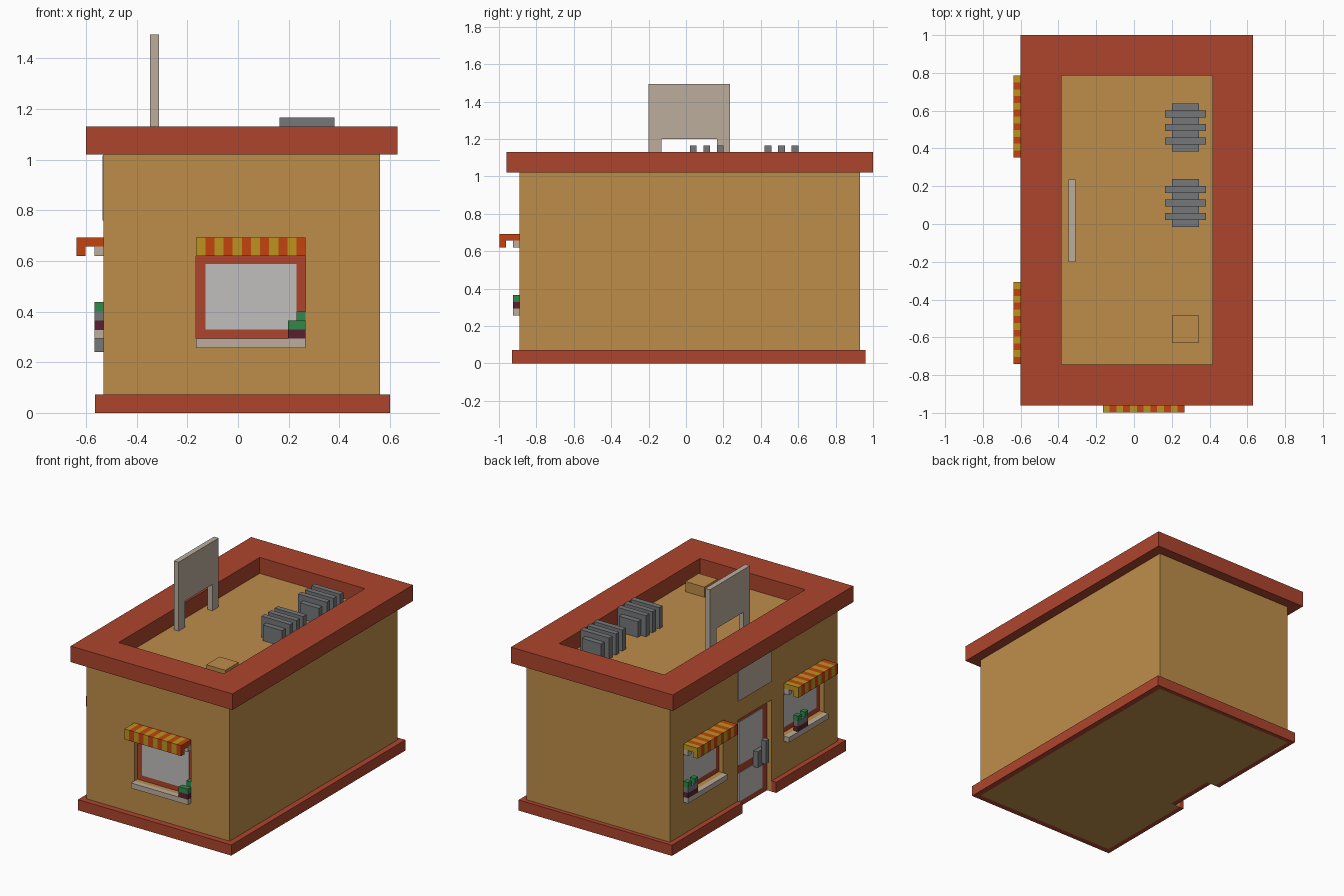
import bpy, bmesh

if "Cube" in bpy.data.objects:
    bpy.data.objects.remove(bpy.data.objects["Cube"], do_unlink=True)


def material(name, rgb):
    lin = [((c / 255 + 0.055) / 1.055) ** 2.4 for c in rgb] + [1]
    m = bpy.data.materials.new(name)
    m.use_nodes = True
    m.diffuse_color = lin
    m.node_tree.nodes["Principled BSDF"].inputs["Base Color"].default_value = lin
    return m


WALL = material("tan wall", (190, 141, 74))
RED = material("brick red", (174, 69, 45))
BEIGE = material("beige stone", (188, 174, 158))
GLASS = material("pale glass", (192, 191, 189))
GREY = material("metal grey", (118, 119, 121))
MAROON = material("maroon", (88, 32, 48))
GREEN = material("leaf green", (48, 138, 76))
ORANGE = material("awning orange", (194, 68, 14))
YELLOW = material("awning yellow", (190, 148, 32))


def box(name, xs, ys, zs, mat=None):
    """Axis-aligned box from three (min, max) ranges."""
    lo, hi = zip(*[sorted(r) for r in (xs, ys, zs)])
    bm = bmesh.new()
    bmesh.ops.create_cube(bm, size=1)
    for v in bm.verts:
        v.co = [hi[i] if v.co[i] > 0 else lo[i] for i in range(3)]
    me = bpy.data.meshes.new(name)
    bm.to_mesh(me)
    bm.free()
    ob = bpy.data.objects.new(name, me)
    bpy.context.scene.collection.objects.link(ob)
    if mat:
        me.materials.append(mat)
    return ob


def cut(target, xs, ys, zs):
    """Subtract a box from the target."""
    cutter = box("cutter", xs, ys, zs)
    cutter.hide_render = True
    mod = target.modifiers.new("cut", "BOOLEAN")
    mod.operation, mod.solver, mod.object = "DIFFERENCE", "EXACT", cutter
    bpy.context.view_layer.objects.active = target
    bpy.ops.object.modifier_apply(modifier=mod.name)
    bpy.data.objects.remove(cutter, do_unlink=True)


V = 0.036                       # basic block size
WX, WY = (-0.53, 0.56), (-0.89, 0.93)


def on_wall(side, us, ds):
    """Wall coordinates (u to the right, d outward) to x and y ranges."""
    if side == "front":
        return us, (WY[0] - ds[0], WY[0] - ds[1])
    return (WX[0] - ds[0], WX[0] - ds[1]), (-us[0], -us[1])


# Building shell, plinth and roof rim
walls = box("walls", WX, WY, (0, 1.02), WALL)
plinth = box("plinth", (-0.565, 0.60), (-0.93, 0.96), (0, 0.073), RED)
cut(plinth, WX, WY, (-0.1, 0.2))
rim = box("roof_rim", (-0.60, 0.63), (-0.96, 1.0), (1.02, 1.13), RED)
cut(rim, (-0.385, 0.415), (-0.745, 0.785), (0.9, 1.3))

# Doorway and recessed door
DOOR_Y = (-0.172, 0.192)
cut(walls, (-0.7, -0.46), DOOR_Y, (-0.1, 0.63))
cut(plinth, (-0.7, -0.46), DOOR_Y, (-0.1, 0.63))
box("door", (-0.495, -0.46), DOOR_Y, (0, 0.63), RED)
for part, zs in (("upper", (0.29, 0.585)), ("lower", (0.04, 0.235))):
    box("door_pane_" + part, (-0.499, -0.494), (-0.12, 0.14), zs, GLASS)
box("door_handle_mount", (-0.53, -0.495), (-0.095, -0.022), (0.22, 0.33), GREY)
box("door_handle_bar", (-0.566, -0.53), (-0.095, -0.06), (0.24, 0.40), GREY)

# Blank sign plate above the door
box("door_sign", (-0.535, -0.529), DOOR_Y, (0.76, 1.015), BEIGE)


def window(label, side, u0, sill):
    """Recessed window with sill, brackets and striped awning."""
    u1 = u0 + 12 * V

    def part(name, us, ds, zs, mat):
        return box(f"{label}_{name}", *on_wall(side, us, ds), zs, mat)

    cut(walls, *on_wall(side, (u0, u1), (-V, 0.05)), (sill + V, 0.655))
    part("frame", (u0, u1), (-V - 0.02, -V + 0.003), (sill + V, 0.655), RED)
    part("pane", (u0 + V, u1 - V), (-V, -V + 0.006), (sill + 2 * V, 0.587), GLASS)
    part("sill", (u0, u1), (0, V), (sill, sill + V), BEIGE)
    for end, a in (("near", u0), ("far", u1 - V)):
        part("bracket_" + end, (a, a + V), (0, V), (0.62, 0.656), BEIGE)
    # Awning stripes, each a flat top with a front drop
    for i in range(12):
        us = (u0 + i * V, u0 + (i + 1) * V)
        mat = ORANGE if i % 2 else YELLOW
        part(f"awning_top_{i}", us, (0, 2 * V), (0.656, 0.692), mat)
        part(f"awning_drop_{i}", us, (2 * V, 0.108), (0.62, 0.692), mat)
    return part


# Front window with its corner plant
part = window("front_window", "front", -0.165, 0.257)
part("pot", (0.198, 0.267), (-V, V), (0.293, 0.329), MAROON)
part("plant_low", (0.198, 0.267), (0, V), (0.329, 0.365), GREEN)
part("plant_tall", (0.231, 0.267), (-V, 0), (0.329, 0.401), GREEN)

# Side windows with planters
for label, u0, p in (("back_side_window", -0.785, -0.785),
                     ("front_side_window", 0.308, 0.41)):
    part = window(label, "side", u0, 0.293)
    part("pot", (p, p + 3 * V), (0, V), (0.329, 0.365), MAROON)
    part("planter", (p, p + 3 * V), (0, V), (0.365, 0.401), GREY)
    for i in (0, 2):
        part(f"plant_{i}", (p + i * V, p + (i + 1) * V), (0, V), (0.401, 0.437), GREEN)

# Rooftop board on two legs, left blank
SX = (-0.347, -0.311)
box("roof_board", SX, (-0.2, 0.235), (1.2, 1.493), BEIGE)
for name, ys in (("front", (-0.2, -0.13)), ("back", (0.165, 0.235))):
    box("roof_board_leg_" + name, SX, ys, (1.02, 1.2), BEIGE)

# Rooftop ventilation units with fins, and a hatch
for n, y in enumerate((-0.015, 0.385)):
    box(f"vent_core_{n}", (0.2, 0.345), (y, y + 7 * V), (1.02, 1.128), GREY)
    for i in range(3):
        y0 = y + (1 + 2 * i) * V
        box(f"vent_fin_{n}_{i}", (0.163, 0.38), (y0, y0 + V), (1.02, 1.165), GREY)
box("roof_hatch", (0.2, 0.345), (-0.63, -0.485), (1.02, 1.09), WALL)
